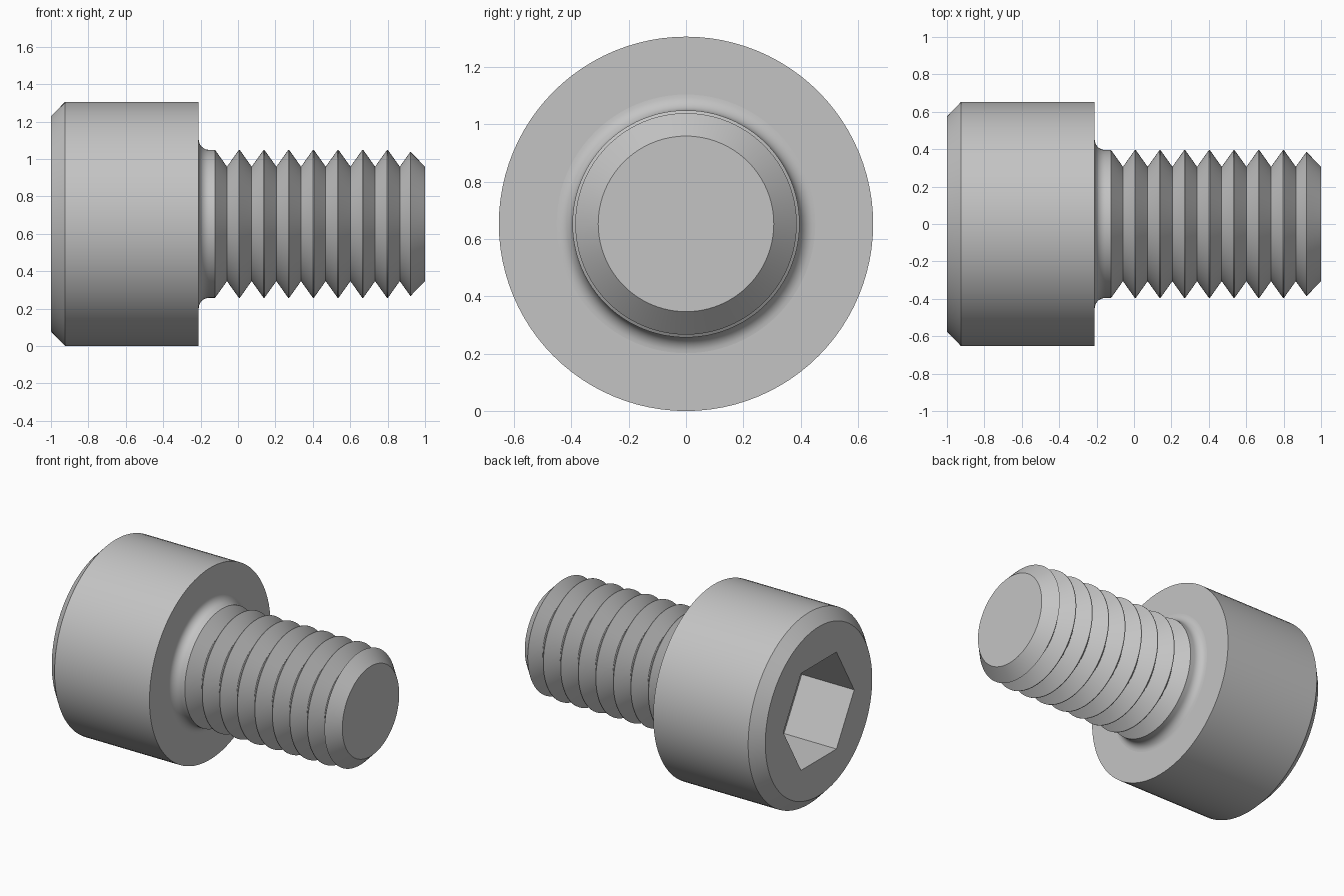
import bpy, bmesh
from math import pi, cos, sin

cube = bpy.data.objects.get("Cube")
if cube:
    bpy.data.objects.remove(cube)

SEG = 96            # divisible by six, so the socket corners fall on vertices
HEAD_R = 0.6525
THREAD_R = 0.396
ROOT_R = 0.306
HEX_R = 0.381
UNDER = -0.21       # underside of the head
PITCH = 0.132

steel = bpy.data.materials.new("steel_grey")
steel.use_nodes = True
grey = (0.55, 0.55, 0.55, 1)
steel.diffuse_color = grey
steel.node_tree.nodes["Principled BSDF"].inputs["Base Color"].default_value = grey


def round_ring(r):
    return [(r * cos(2 * pi * i / SEG), r * sin(2 * pi * i / SEG)) for i in range(SEG)]


def hex_ring(r):
    """Points spread evenly along the six sides of a hexagon."""
    side = SEG // 6
    pts = []
    for k in range(6):
        a, b = k * pi / 3, (k + 1) * pi / 3
        for i in range(side):
            t = i / side
            pts.append((r * (cos(a) * (1 - t) + cos(b) * t),
                        r * (sin(a) * (1 - t) + sin(b) * t)))
    return pts


def loft(name, sections, cap_start=False, cap_end=False):
    """Skin a list of (x, ring) sections along the screw axis."""
    bm = bmesh.new()
    rings = [[bm.verts.new((x, y, z + HEAD_R)) for y, z in ring] for x, ring in sections]
    for a, b in zip(rings, rings[1:]):
        for i in range(SEG):
            j = (i + 1) % SEG
            bm.faces.new((a[i], a[j], b[j], b[i]))
    if cap_start:
        bm.faces.new(rings[0][::-1])
    if cap_end:
        bm.faces.new(rings[-1])
    # the sections run along +x on the outside, so this winding faces outward
    bmesh.ops.reverse_faces(bm, faces=[f for f in bm.faces if len(f.verts) == 4])
    bmesh.ops.reverse_faces(bm, faces=[f for f in bm.faces if len(f.verts) == 4])
    mesh = bpy.data.meshes.new(name)
    bm.to_mesh(mesh)
    bm.free()
    mesh.materials.append(steel)
    obj = bpy.data.objects.new(name, mesh)
    bpy.context.collection.objects.link(obj)
    bpy.ops.object.select_all(action='DESELECT')
    obj.select_set(True)
    bpy.context.view_layer.objects.active = obj
    bpy.ops.object.shade_smooth_by_angle(angle=pi / 6)
    return obj


# Head: socket floor, hexagonal wall, front face, chamfer, barrel, underside
FILLET = 0.055
loft("socket_head", [
    (-0.605, hex_ring(HEX_R)),
    (-1.0, hex_ring(HEX_R)),
    (-1.0, round_ring(0.575)),
    (-0.925, round_ring(HEAD_R)),
    (UNDER, round_ring(HEAD_R)),
    (UNDER, round_ring(THREAD_R + FILLET)),
], cap_start=True)

# Shank: fillet under the head, ridged thread, chamfered tip
shank = []
for i in range(9):
    a = i / 8 * pi / 2
    shank.append((UNDER + FILLET * (1 - cos(a)), THREAD_R + FILLET * (1 - sin(a))))
for i in range(8):
    crest = -0.125 + PITCH * i
    shank += [(crest - 0.002, THREAD_R), (crest + 0.002, THREAD_R),
              (crest + PITCH / 2, ROOT_R)]
shank += [(0.922, 0.386), (1.0, ROOT_R)]
loft("threaded_shank", [(x, round_ring(r)) for x, r in shank], cap_end=True)
